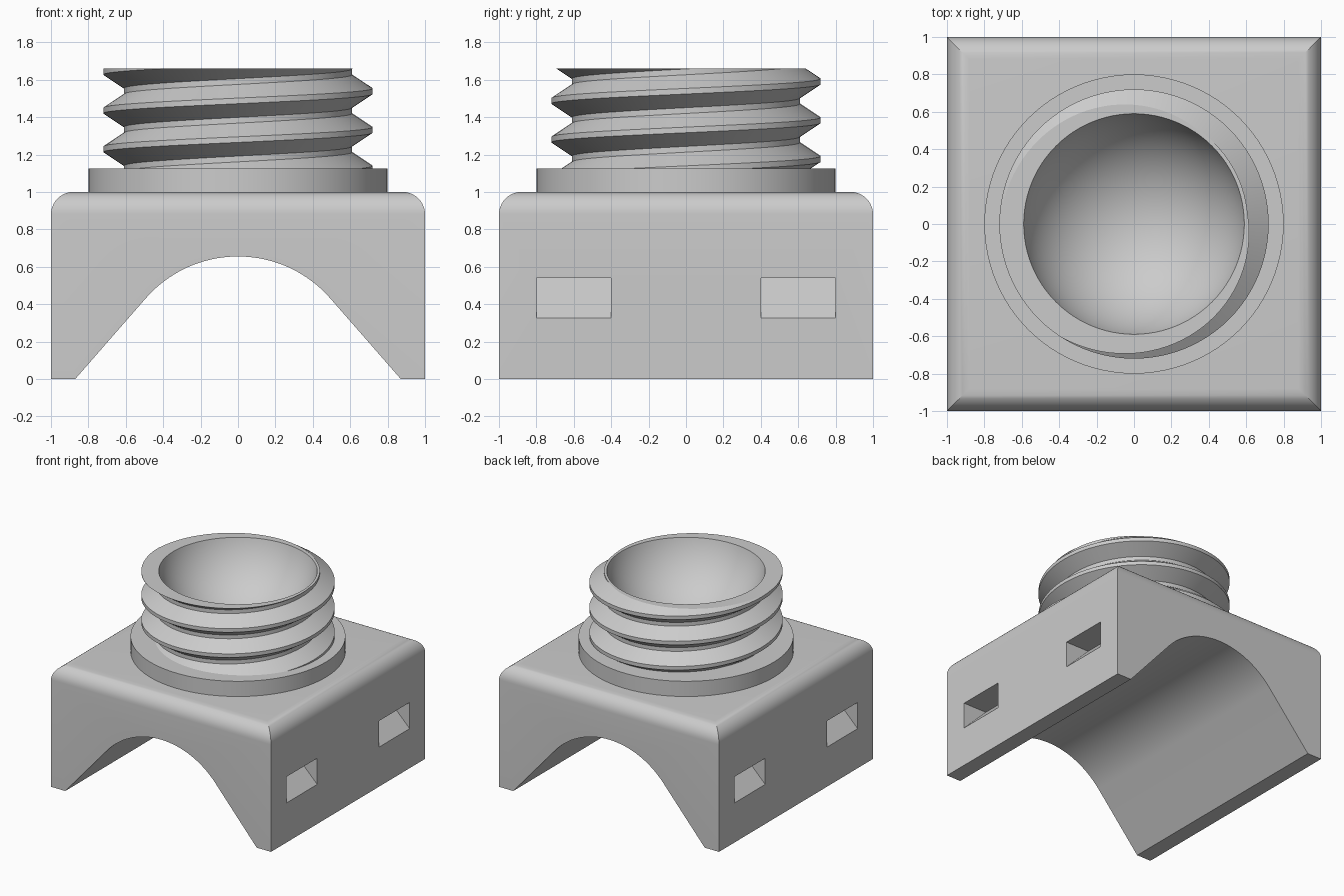
import bpy, bmesh, math
from mathutils import Vector

cube = bpy.data.objects.get("Cube")
if cube:
    bpy.data.objects.remove(cube, do_unlink=True)

grey = bpy.data.materials.new("light grey plastic")
grey.use_nodes = True
COLOUR = (0.6, 0.6, 0.6, 1)
grey.diffuse_color = COLOUR
grey.node_tree.nodes["Principled BSDF"].inputs["Base Color"].default_value = COLOUR


def finish(name, bm):
    """Turn a bmesh into a named object."""
    bmesh.ops.recalc_face_normals(bm, faces=bm.faces)
    mesh = bpy.data.meshes.new(name)
    bm.to_mesh(mesh)
    bm.free()
    mesh.materials.append(grey)
    ob = bpy.data.objects.new(name, mesh)
    bpy.context.collection.objects.link(ob)
    return ob


def prism(name, profile, y0, y1):
    """Extrude an (x, z) profile along y."""
    bm = bmesh.new()
    face = bm.faces.new([bm.verts.new((x, y0, z)) for x, z in profile])
    out = bmesh.ops.extrude_face_region(bm, geom=[face])
    moved = [v for v in out["geom"] if isinstance(v, bmesh.types.BMVert)]
    bmesh.ops.translate(bm, verts=moved, vec=(0, y1 - y0, 0))
    return finish(name, bm)


def activate(ob):
    bpy.ops.object.select_all(action="DESELECT")
    ob.select_set(True)
    bpy.context.view_layer.objects.active = ob


def cut(ob, cutter):
    cutter.hide_render = True
    mod = ob.modifiers.new("cut", "BOOLEAN")
    mod.operation, mod.solver, mod.object = "DIFFERENCE", "EXACT", cutter
    activate(ob)
    bpy.ops.object.modifier_apply(modifier=mod.name)
    bpy.data.objects.remove(cutter, do_unlink=True)


def smooth(ob):
    activate(ob)
    bpy.ops.object.shade_smooth_by_angle(angle=math.radians(25))


# Saddle block: stacked squares give rounded, mitred top edges
ROUND, STEPS = 0.12, 10
levels = [(1, 0)]
for i in range(STEPS + 1):
    a = math.pi / 2 * i / STEPS
    levels.append((1 - ROUND * (1 - math.cos(a)), 1 - ROUND * (1 - math.sin(a))))
bm = bmesh.new()
rings = [[bm.verts.new((s * x, s * y, z)) for x, y in ((-1, -1), (1, -1), (1, 1), (-1, 1))]
         for s, z in levels]
for low, high in zip(rings, rings[1:]):
    for k in range(4):
        n = (k + 1) % 4
        bm.faces.new((low[k], low[n], high[n], high[k]))
bm.faces.new(rings[0])
bm.faces.new(rings[-1])
block = finish("saddle_block", bm)

# Arched channel: round crown with tangent straight flanks
CROWN, FOOT, DROP = 0.655, 0.87, 0.1
start = math.acos(CROWN / FOOT)
slope = math.tan(math.pi / 2 - start)
low_x = FOOT + DROP / slope
arch = [(low_x, -DROP)]
for i in range(41):
    a = start + (math.pi - 2 * start) * i / 40
    arch.append((CROWN * math.cos(a), CROWN * math.sin(a)))
arch.append((-low_x, -DROP))
cut(block, prism("arch_cutter", arch, -1.2, 1.2))

# Strap slots: sloping floor under a level ceiling
for side in (-1, 1):
    for y in (-0.6, 0.6):
        wedge = [(side * x, z) for x, z in
                 ((1.1, 0.225), (1.1, 0.54), (0.785, 0.54))]
        cut(block, prism("slot_cutter", wedge, y - 0.2, y + 0.2))
smooth(block)

# Round collar
bm = bmesh.new()
bmesh.ops.create_cone(bm, cap_ends=True, segments=96, radius1=0.8, radius2=0.8, depth=0.165)
bmesh.ops.translate(bm, verts=bm.verts, vec=(0, 0, 1.0425))
smooth(finish("collar", bm))

# Threaded neck: a helical strip trimmed flat at both ends
ROOT, CREST, PITCH, TURN = 0.61, 0.72, 0.207, 96
BOTTOM, TOP = 1.1, 1.66
profile = [(CREST, -0.015), (CREST, 0.015), (ROOT, 0.088), (ROOT, 0.119), (CREST, PITCH - 0.015)]
bm = bmesh.new()
previous = None
for i in range(TURN * 6 + 1):
    a = math.tau * i / TURN
    z = 1.435 - PITCH * 3.5 + PITCH * i / TURN
    row = [bm.verts.new((r * math.cos(a), r * math.sin(a), z + dz)) for r, dz in profile]
    if previous:
        for k in range(4):
            bm.faces.new((previous[k], row[k], row[k + 1], previous[k + 1]))
    previous = row
bmesh.ops.remove_doubles(bm, verts=bm.verts, dist=0.0005)
for z, direction in ((TOP, 1), (BOTTOM, -1)):
    bmesh.ops.bisect_plane(bm, geom=bm.verts[:] + bm.edges[:] + bm.faces[:], dist=1e-5,
                           plane_co=(0, 0, z), plane_no=(0, 0, direction), clear_outer=True)
    rim = [e for e in bm.edges if e.is_boundary and all(abs(v.co.z - z) < 1e-4 for v in e.verts)]
    bmesh.ops.contextual_create(bm, geom=rim)
neck = finish("threaded_neck", bm)

# Ball socket hollowed into the neck
BALL, OPENING = 0.61, 0.59
bm = bmesh.new()
bmesh.ops.create_uvsphere(bm, u_segments=96, v_segments=64, radius=BALL)
centre = TOP + math.sqrt(BALL ** 2 - OPENING ** 2)
bmesh.ops.translate(bm, verts=bm.verts, vec=Vector((0, 0, centre)))
cut(neck, finish("socket_cutter", bm))
smooth(neck)
